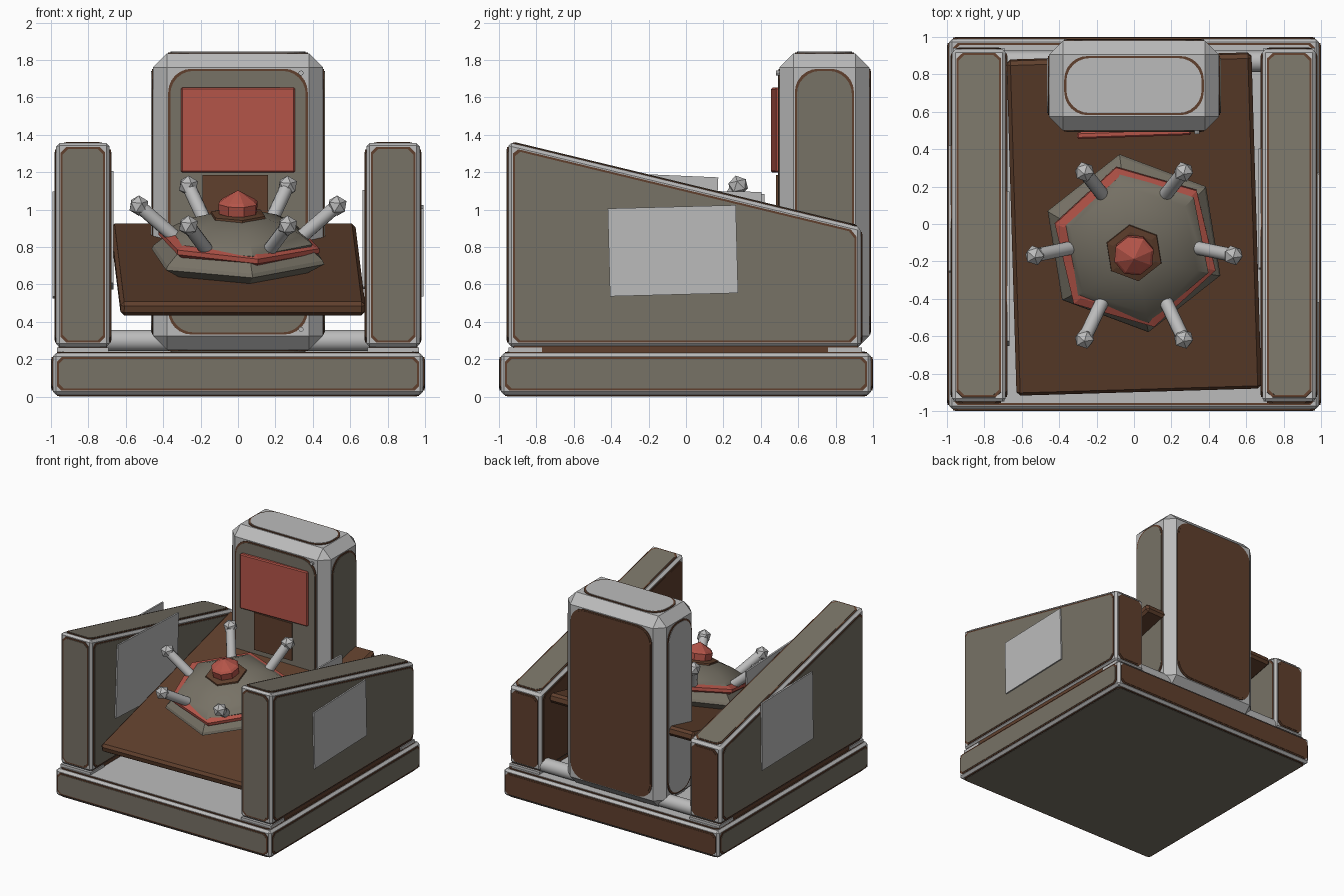
import bpy, bmesh, math
from mathutils import Vector, Matrix, Euler

if "Cube" in bpy.data.objects:
    bpy.data.objects.remove(bpy.data.objects["Cube"])

COLOURS = {
    "light_grey": (0.50, 0.50, 0.50),
    "taupe": (0.185, 0.168, 0.132),
    "brown": (0.115, 0.050, 0.026),
    "red": (0.46, 0.090, 0.066),
}
MATS = []
for n, c in COLOURS.items():
    m = bpy.data.materials.new(n)
    m.diffuse_color = (*c, 1)
    m.use_nodes = True
    m.node_tree.nodes["Principled BSDF"].inputs["Base Color"].default_value = m.diffuse_color
    MATS.append(m)
GREY, TAUPE, BROWN, RED = range(4)


def finish(name, bm, mat=None, matrix=None, smooth=None):
    bmesh.ops.recalc_face_normals(bm, faces=bm.faces)
    if matrix is not None:
        bm.transform(matrix)
    if mat is not None:
        for f in bm.faces:
            f.material_index = mat
    me = bpy.data.meshes.new(name)
    bm.to_mesh(me)
    bm.free()
    for m in MATS:
        me.materials.append(m)
    ob = bpy.data.objects.new(name, me)
    bpy.context.collection.objects.link(ob)
    if smooth:
        bpy.ops.object.select_all(action='DESELECT')
        ob.select_set(True)
        bpy.context.view_layer.objects.active = ob
        bpy.ops.object.shade_smooth_by_angle(angle=math.radians(smooth))
    return ob


def box(name, centre, size, mat, rot=(0, 0, 0), bevel=0):
    bm = bmesh.new()
    bmesh.ops.create_cube(bm, size=1)
    bm.transform(Matrix.Diagonal((*size, 1)))
    if bevel:
        bmesh.ops.bevel(bm, geom=bm.edges[:], offset=bevel, segments=1, affect='EDGES')
    e = Euler([math.radians(a) for a in rot]).to_matrix().to_4x4()
    return finish(name, bm, mat, Matrix.Translation(centre) @ e)


def add_plate(bm, quad, normal, margin, corner, segs, top, mat):
    """Raised plate inset from a quad, with rounded or cut corners."""
    pts = []
    for i, p in enumerate(quad):
        a = (quad[i - 1] - p).normalized()
        b = (quad[(i + 1) % 4] - p).normalized()
        q = p + (a + b) * margin / math.sin(a.angle(b))
        for k in range(segs + 1):
            t = k / segs * math.pi / 2
            pts.append(q + a * corner * (1 - math.sin(t)) + b * corner * (1 - math.cos(t)))
    lo = [bm.verts.new(p - normal * 0.004) for p in pts]
    hi = [bm.verts.new(p + normal * top) for p in pts]
    faces = [bm.faces.new(lo[::-1]), bm.faces.new(hi)]
    n = len(pts)
    for i in range(n):
        j = (i + 1) % n
        faces.append(bm.faces.new((lo[i], lo[j], hi[j], hi[i])))
    for f in faces:
        f.material_index = mat


def panelled(name, prof, x0, x1, bevel, margin, corner, segs, tones, top=0.009):
    """Bevelled four-sided block with a brown-edged panel on each face.
    prof: y,z points (low front, low back, high back, high front)."""
    L = [Vector((x0, y, z)) for y, z in prof]
    R = [Vector((x1, y, z)) for y, z in prof]
    quads = {
        "left": [L[0], L[3], L[2], L[1]], "right": R[:],
        "front": [L[0], R[0], R[3], L[3]], "back": [R[1], L[1], L[2], R[2]],
        "bottom": [L[1], R[1], R[0], L[0]], "top": [L[3], R[3], R[2], L[2]],
    }
    bm = bmesh.new()
    v = {tuple(p): bm.verts.new(p) for p in L + R}
    for q in quads.values():
        bm.faces.new([v[tuple(p)] for p in q])
    bmesh.ops.recalc_face_normals(bm, faces=bm.faces)
    bmesh.ops.bevel(bm, geom=bm.edges[:], offset=bevel, segments=1, affect='EDGES')
    for side, q in quads.items():
        nrm = (q[1] - q[0]).cross(q[2] - q[1]).normalized()
        add_plate(bm, q, nrm, margin, corner, segs, top - 0.003, BROWN)
        add_plate(bm, q, nrm, margin + 0.011, corner, segs, top, tones.get(side, TAUPE))
    return finish(name, bm)


def lathe(name, rings, sides, turn, mat, matrix, smooth=None):
    """Low-sided solid from (radius, height) rings; radius 0 closes to a point."""
    bm = bmesh.new()
    loops = []
    for r, h in rings:
        if r == 0:
            loops.append([bm.verts.new((0, 0, h))] * sides)
        else:
            loops.append([bm.verts.new((r * math.cos(turn + k * math.tau / sides),
                                        r * math.sin(turn + k * math.tau / sides), h))
                          for k in range(sides)])
    for a, b in zip(loops, loops[1:]):
        for k in range(sides):
            j = (k + 1) % sides
            bm.faces.new(list(dict.fromkeys((a[k], a[j], b[j], b[k]))))
    for lp in (loops[0], loops[-1]):
        if lp[0] is not lp[1]:
            bm.faces.new(lp)
    return finish(name, bm, mat, matrix, smooth)


def rod(name, p, q, r, sides, mat, matrix=Matrix()):
    d = q - p
    m = matrix @ Matrix.Translation(p) @ d.to_track_quat('Z', 'Y').to_matrix().to_4x4()
    return lathe(name, [(r, 0), (r, d.length)], sides, 0, mat, m, 40)


# Base slab
panelled("base", [(-0.99, 0.01), (0.99, 0.01), (0.99, 0.233), (-0.99, 0.233)],
         -0.99, 0.99, 0.018, 0.022, 0.025, 1, {"top": GREY, "back": BROWN})

# Sloped side walls with skids and loose plates
wall = [(-0.95, 0.265), (0.935, 0.265), (0.935, 0.905), (-0.95, 1.36)]
panelled("left_wall", wall, -0.972, -0.686, 0.018, 0.024, 0.03, 1, {"back": BROWN})
panelled("right_wall", wall, 0.686, 0.972, 0.018, 0.024, 0.03, 1,
         {"back": BROWN, "left": BROWN})
for s, side in ((-1, "left"), (1, "right")):
    box(side + "_skid", (s * 0.83, 0, 0.25), (0.26, 1.84, 0.05), BROWN)
    for y in (-0.86, 0.85):
        box(side + "_foot", (s * 0.83, y, 0.25), (0.275, 0.18, 0.025), GREY)
box("right_outer_plate", (0.985, -0.07, 0.78), (0.014, 0.685, 0.47), GREY, (1.5, 0, 0))
box("left_outer_plate", (-0.985, 0.08, 0.81), (0.014, 0.67, 0.56), GREY, (-1, 0, 0))
box("left_inner_plate", (-0.672, -0.24, 0.89), (0.014, 0.8, 0.6), GREY, (-2.5, 0, 0))
box("right_inner_plate", (0.672, 0.08, 0.84), (0.014, 0.64, 0.52), GREY, (-1, 0, 0))

# Rear tower
panelled("tower", [(0.5, 0.25), (0.98, 0.25), (0.98, 1.835), (0.5, 1.835)],
         -0.455, 0.455, 0.075, 0.082, 0.125, 6,
         {"top": GREY, "left": GREY, "back": BROWN})
box("screen", (0, 0.483, 1.425), (0.61, 0.035, 0.455), RED, (0, 0, 2), 0.008)
box("lower_plate", (-0.015, 0.487, 1.03), (0.35, 0.014, 0.31), BROWN)
for z in (0.36, 1.73):
    rod("panel_screw", Vector((0.337, 0.5, z)), Vector((0.337, 0.482, z)), 0.014, 8, GREY)

# Cross pipe behind the table
rod("cross_pipe", Vector((-0.72, 0.87, 0.3)), Vector((0.72, 0.87, 0.3)), 0.057, 16, GREY)

# Tilted table
TILT = 13.4
box("table", (0, 0, 0.68), (1.31, 1.84, 0.075), BROWN, (TILT, 0, 1.7), 0.02)

# Six-sided dome standing square to the table
F = Matrix.Translation((0, -0.09, 0.695)) @ Matrix.Rotation(math.radians(TILT), 4, 'X')
turn = math.radians(39)
lathe("dome_skirt", [(0.40, 0.0), (0.495, 0.055), (0.485, 0.075), (0.42, 0.13)],
      6, turn, TAUPE, F)
tip = Matrix.Rotation(math.radians(2.5), 4, 'Y')
lathe("dome_red_band", [(0.40, 0.09), (0.45, 0.125), (0.45, 0.15), (0.40, 0.165)],
      6, turn + 0.07, RED, F @ tip)
lathe("dome_shell", [(0.40, 0.12), (0.422, 0.155), (0.36, 0.2), (0.27, 0.245), (0.15, 0.28)],
      6, turn + 0.03, TAUPE, F, 35)
lathe("dome_collar", [(0.16, 0.26), (0.155, 0.29), (0.12, 0.297)], 6, turn, BROWN, F)
lathe("dome_cap", [(0.105, 0.28), (0.11, 0.35), (0.095, 0.365), (0, 0.42)],
      8, 0.3, RED, F)

# Ring of ball-ended arms
for k in range(6):
    a = k * math.pi / 3
    d = Vector((math.cos(a), math.sin(a), 0))
    p = d * 0.34 + Vector((0, 0, 0.165))
    q = d * 0.53 + Vector((0, 0, 0.335))
    rod("arm", p, q, 0.037, 12, GREY, F)
    bm = bmesh.new()
    bmesh.ops.create_icosphere(bm, subdivisions=1, radius=0.056)
    finish("arm_ball", bm, GREY, F @ Matrix.Translation(q))
